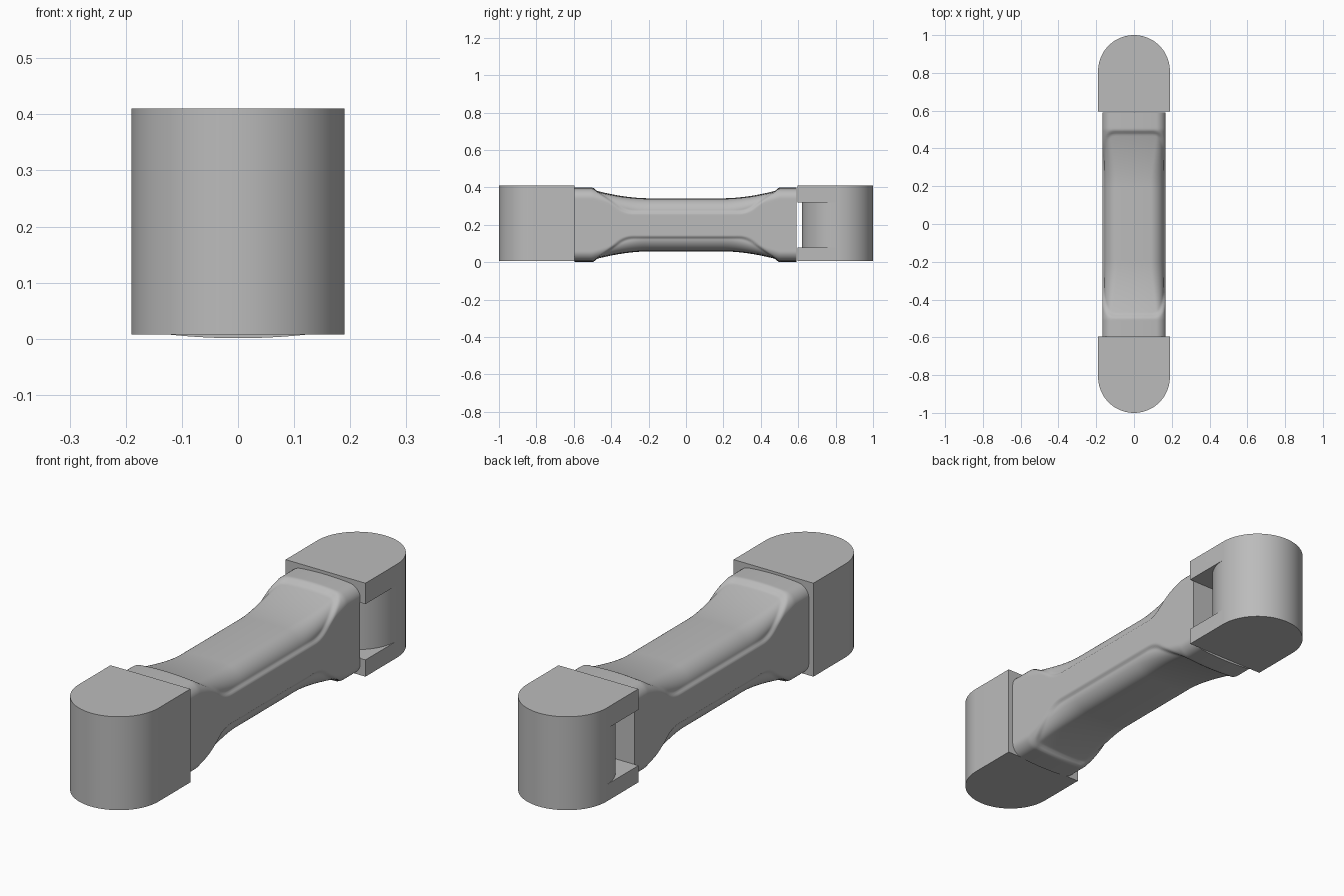
import bpy, bmesh
from math import sin, cos, pi

cube = bpy.data.objects.get("Cube")
if cube:
    bpy.data.objects.remove(cube, do_unlink=True)

grey = bpy.data.materials.new("plain grey")
grey.use_nodes = True
grey.diffuse_color = (0.5, 0.5, 0.5, 1)
grey.node_tree.nodes["Principled BSDF"].inputs["Base Color"].default_value = (0.5, 0.5, 0.5, 1)


def finish(bm, name):
    bmesh.ops.remove_doubles(bm, verts=bm.verts, dist=1e-5)
    bmesh.ops.recalc_face_normals(bm, faces=bm.faces)
    mesh = bpy.data.meshes.new(name)
    bm.to_mesh(mesh)
    bm.free()
    mesh.materials.append(grey)
    obj = bpy.data.objects.new(name, mesh)
    bpy.context.collection.objects.link(obj)
    bpy.ops.object.select_all(action='DESELECT')
    obj.select_set(True)
    bpy.context.view_layer.objects.active = obj
    bpy.ops.object.shade_smooth_by_angle(angle=pi / 6)
    return obj


def cap(bm, profile, z):
    bm.faces.new([bm.verts.new((x, y, z)) for x, y in profile])


def walls(bm, profile, z0, z1):
    low = [bm.verts.new((x, y, z0)) for x, y in profile]
    high = [bm.verts.new((x, y, z1)) for x, y in profile]
    for i in range(len(profile)):
        j = (i + 1) % len(profile)
        bm.faces.new((low[i], low[j], high[j], high[i]))


# Mounts: round-ended blocks
R, CY, BOTTOM, TOP, SEG = 0.19, 0.81, 0.008, 0.41, 48


def arc(start, side):
    return [(R * cos(start + pi * i / SEG), side * (CY + R * sin(start + pi * i / SEG)))
            for i in range(SEG + 1)]


def block_profile(side, inner):
    return arc(0, side) + [(-R, side * inner), (R, side * inner)]


bm = bmesh.new()
front = block_profile(-1, 0.595)
walls(bm, front, BOTTOM, TOP)
cap(bm, front, BOTTOM)
cap(bm, front, TOP)
finish(bm, "front_mount")

# Back mount: round core between two plates, open beside the handle
SLOT_LOW, SLOT_HIGH = 0.08, 0.32
bm = bmesh.new()
back = block_profile(1, 0.595)
core = arc(0, 1) + arc(pi, 1)[1:-1]
ledge = arc(pi, 1) + [(R, 0.595), (-R, 0.595)]
walls(bm, back, BOTTOM, SLOT_LOW)
walls(bm, core, SLOT_LOW, SLOT_HIGH)
walls(bm, back, SLOT_HIGH, TOP)
for z in (SLOT_LOW, SLOT_HIGH):
    cap(bm, ledge, z)
for z in (BOTTOM, TOP):
    cap(bm, back, z)
finish(bm, "back_mount")

# Handle: waisted bar with recessed grip areas on top and underneath
W, MID_Z, STEP, CROWN, N, STATIONS = 0.168, 0.2, 0.011, 0.012, 48, 140


def smooth(v):
    v = max(0.0, min(1.0, v))
    return v * v * (3 - 2 * v)


def soft_min(a, b, k=0.03):
    h = max(k - abs(a - b), 0) / k
    return min(a, b) - h * h * k / 4


def quarter(y):
    """Side centre to top centre, relative to the handle axis."""
    a = abs(y)
    u = max(0.0, min(1.0, (a - 0.2) / 0.3))
    h = 0.153 + 0.046 * u ** 1.8
    r = 0.078 - 0.03 * smooth(u)
    side, bend = h - r, r * pi / 2
    length = side + bend + W - r
    points = []
    for i in range(N + 1):
        t = length * i / N
        if t < side:
            x, z, nx, nz = W, t, 1, 0
        elif t < side + bend:
            nx, nz = cos((t - side) / r), sin((t - side) / r)
            x, z = W - r + r * nx, side + r * nz
        else:
            x, z, nx, nz = length - t, h, 0, 1
        # grip border: straight along the side, slanting up, then across
        slant = (t - 0.063 - (a - 0.33) * 0.85) * 0.76
        inside = soft_min(soft_min(t - 0.063, slant), 0.495 - a)
        d = STEP * smooth(inside / 0.02)
        z_crown = CROWN * (x / W) ** 2 * z / h
        points.append((x - nx * d, z - nz * d - z_crown))
    return points


bm = bmesh.new()
rings = []
for s in range(STATIONS + 1):
    y = -0.597 + 1.188 * s / STATIONS
    q = quarter(y)
    rev = q[::-1]
    ring = q[:-1] + [(-x, z) for x, z in rev[:-1]]
    ring += [(-x, -z) for x, z in q[:-1]] + [(x, -z) for x, z in rev[:-1]]
    rings.append([bm.verts.new((x, y, MID_Z + z)) for x, z in ring])
for a, b in zip(rings, rings[1:]):
    for i in range(len(a)):
        j = (i + 1) % len(a)
        bm.faces.new((a[i], a[j], b[j], b[i]))
bm.faces.new(rings[0])
bm.faces.new(rings[-1])
finish(bm, "handle")
